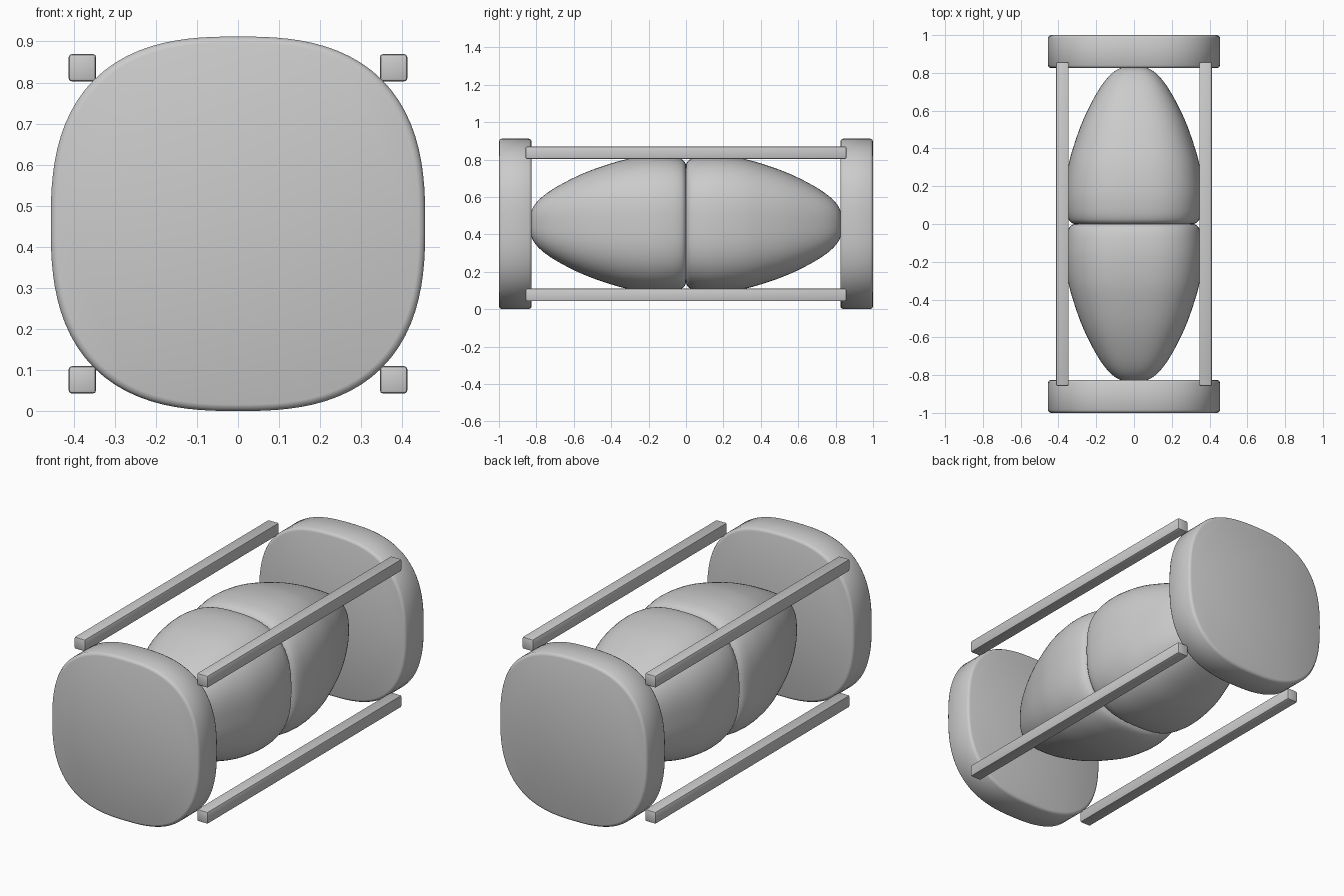
import bpy, bmesh, math

if "Cube" in bpy.data.objects:
    bpy.data.objects.remove(bpy.data.objects["Cube"])

CZ = 0.456      # height of the long axis
POWER = 2.64    # squareness of the rounded-square section
SEGS = 96


def shade(ob, angle):
    bpy.ops.object.select_all(action='DESELECT')
    ob.select_set(True)
    bpy.context.view_layer.objects.active = ob
    bpy.ops.object.shade_smooth_by_angle(angle=math.radians(angle))


def finish(name, bm, angle):
    bmesh.ops.recalc_face_normals(bm, faces=bm.faces)
    me = bpy.data.meshes.new(name)
    bm.to_mesh(me)
    bm.free()
    ob = bpy.data.objects.new(name, me)
    bpy.context.collection.objects.link(ob)
    shade(ob, angle)
    return ob


def loft(name, profile, side, angle):
    """Rounded-square rings (y, radius) lofted along y."""
    bm = bmesh.new()
    rings = []
    for y, r in profile:
        ring = []
        for i in range(SEGS):
            a = 2 * math.pi * i / SEGS
            c, s = math.cos(a), math.sin(a)
            k = r / (abs(c) ** POWER + abs(s) ** POWER) ** (1 / POWER)
            ring.append(bm.verts.new((k * c, side * y, CZ + k * s)))
        rings.append(ring)
    for a, b in zip(rings, rings[1:]):
        for i in range(SEGS):
            j = (i + 1) % SEGS
            bm.faces.new((a[i], a[j], b[j], b[i]))
    bm.faces.new(rings[0])
    bm.faces.new(rings[-1])
    return finish(name, bm, angle)


def smooth_profile(pts, steps=4):
    """Catmull-Rom resampling of a profile."""
    p = [pts[0]] + pts + [pts[-1]]
    out = []
    for a, b, c, d in zip(p, p[1:], p[2:], p[3:]):
        for n in range(steps):
            t = n / steps
            out.append(tuple(0.5 * (2 * b[i] + (c[i] - a[i]) * t
                             + (2 * a[i] - 5 * b[i] + 4 * c[i] - d[i]) * t * t
                             + (3 * b[i] - a[i] - 3 * c[i] + d[i]) * t ** 3)
                             for i in (0, 1)))
    return out + [pts[-1]]


bulb = smooth_profile([(0.0, 0.315), (0.006, 0.330), (0.025, 0.346), (0.07, 0.358),
                       (0.15, 0.364), (0.24, 0.358), (0.33, 0.343), (0.42, 0.317),
                       (0.52, 0.282), (0.61, 0.242), (0.70, 0.193), (0.76, 0.152),
                       (0.80, 0.114), (0.822, 0.08), (0.83, 0.05)])
cap = [(0.825, 0.440), (0.829, 0.450), (0.840, 0.456),
       (0.985, 0.456), (0.996, 0.450), (1.0, 0.440)]

# End caps and the two glass bulbs meeting in the middle
for side, label in ((-1, "front"), (1, "back")):
    loft(label + "_end_cap", cap, side, 40)
    loft(label + "_bulb", bulb, side, 60)

# Four corner bars with softened edges
for sx, h in ((-1, "left"), (1, "right")):
    for sz, v in ((-1, "lower"), (1, "upper")):
        bm = bmesh.new()
        bmesh.ops.create_cube(bm, size=1)
        bmesh.ops.scale(bm, vec=(0.067, 1.715, 0.067), verts=bm.verts)
        bmesh.ops.bevel(bm, geom=bm.edges[:], offset=0.008, segments=2,
                        profile=0.5, affect='EDGES')
        bmesh.ops.translate(bm, vec=(sx * 0.379, 0, CZ + sz * 0.38), verts=bm.verts)
        finish(f"{v}_{h}_bar", bm, 40)
